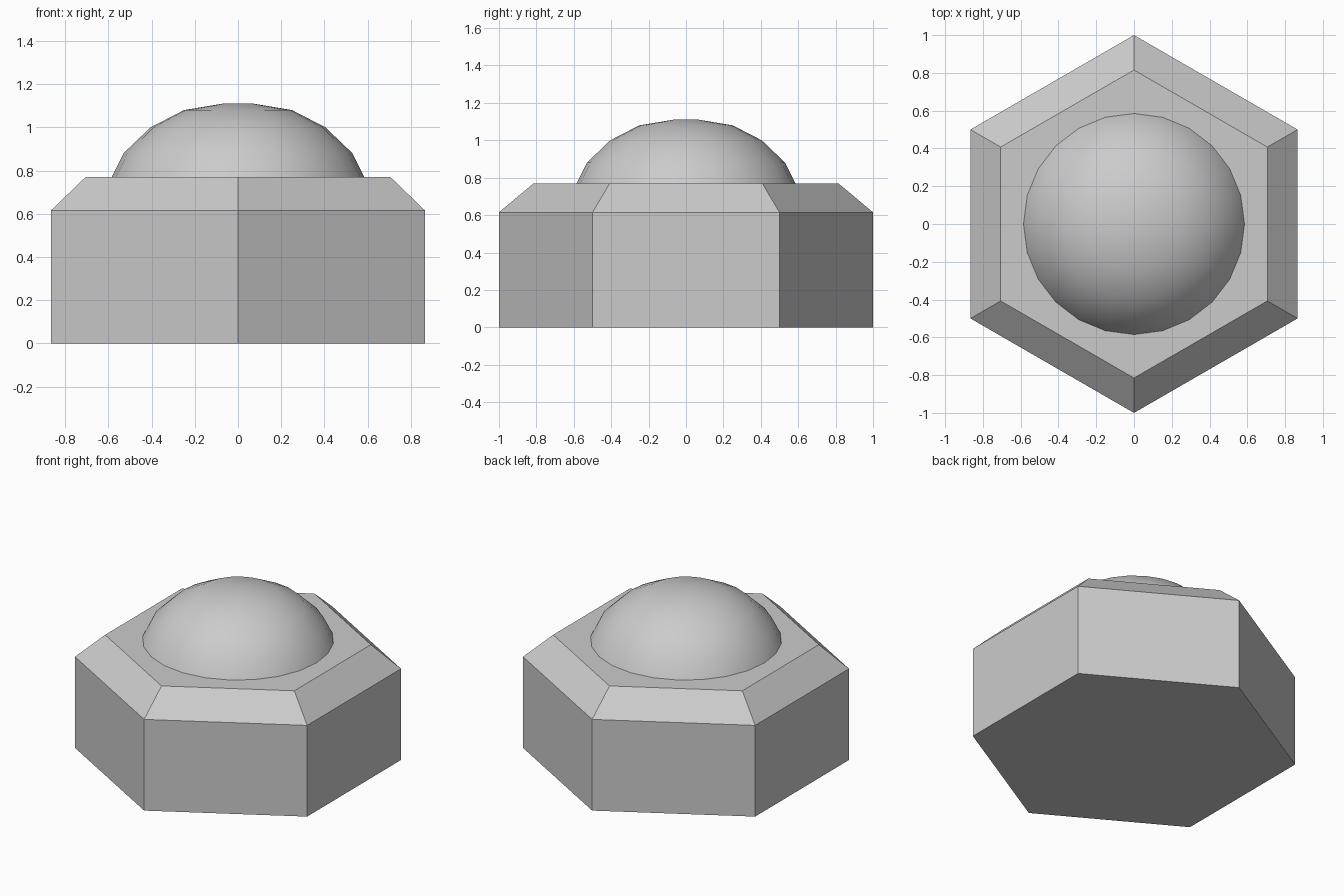
import bpy, bmesh
from math import cos, sin, pi, radians

if "Cube" in bpy.data.objects:
    bpy.data.objects.remove(bpy.data.objects["Cube"])

grey = bpy.data.materials.new("plain grey")
grey.use_nodes = True
colour = (0.6, 0.6, 0.6, 1)
grey.diffuse_color = colour
grey.node_tree.nodes["Principled BSDF"].inputs["Base Color"].default_value = colour


def stack(name, profile, sides, smooth):
    """Regular polygon rings, listed as (radius, height), bridged and capped."""
    bm = bmesh.new()
    rings = []
    for r, z in profile:
        angles = [pi / 2 + 2 * pi * i / sides for i in range(sides)]
        rings.append([bm.verts.new((r * cos(a), r * sin(a), z)) for a in angles])
    for low, high in zip(rings, rings[1:]):
        for i in range(sides):
            j = (i + 1) % sides
            bm.faces.new((low[i], low[j], high[j], high[i]))
    bm.faces.new(rings[0][::-1])
    bm.faces.new(rings[-1])
    mesh = bpy.data.meshes.new(name)
    bm.to_mesh(mesh)
    bm.free()
    mesh.materials.append(grey)
    obj = bpy.data.objects.new(name, mesh)
    bpy.context.collection.objects.link(obj)
    if smooth:
        bpy.ops.object.select_all(action="DESELECT")
        obj.select_set(True)
        bpy.context.view_layer.objects.active = obj
        bpy.ops.object.shade_smooth_by_angle(angle=radians(40))
    return obj


# Six-sided body with a chamfered top edge
stack("hexagonal_body", [(1, 0), (1, 0.615), (0.815, 0.77)], 6, False)

# Rounded dome, its foot sunk slightly into the body
stack("dome", [(0.6, 0.74), (0.585, 0.77), (0.53, 0.88), (0.405, 1.0),
               (0.25, 1.08), (0.07, 1.11)], 24, True)
